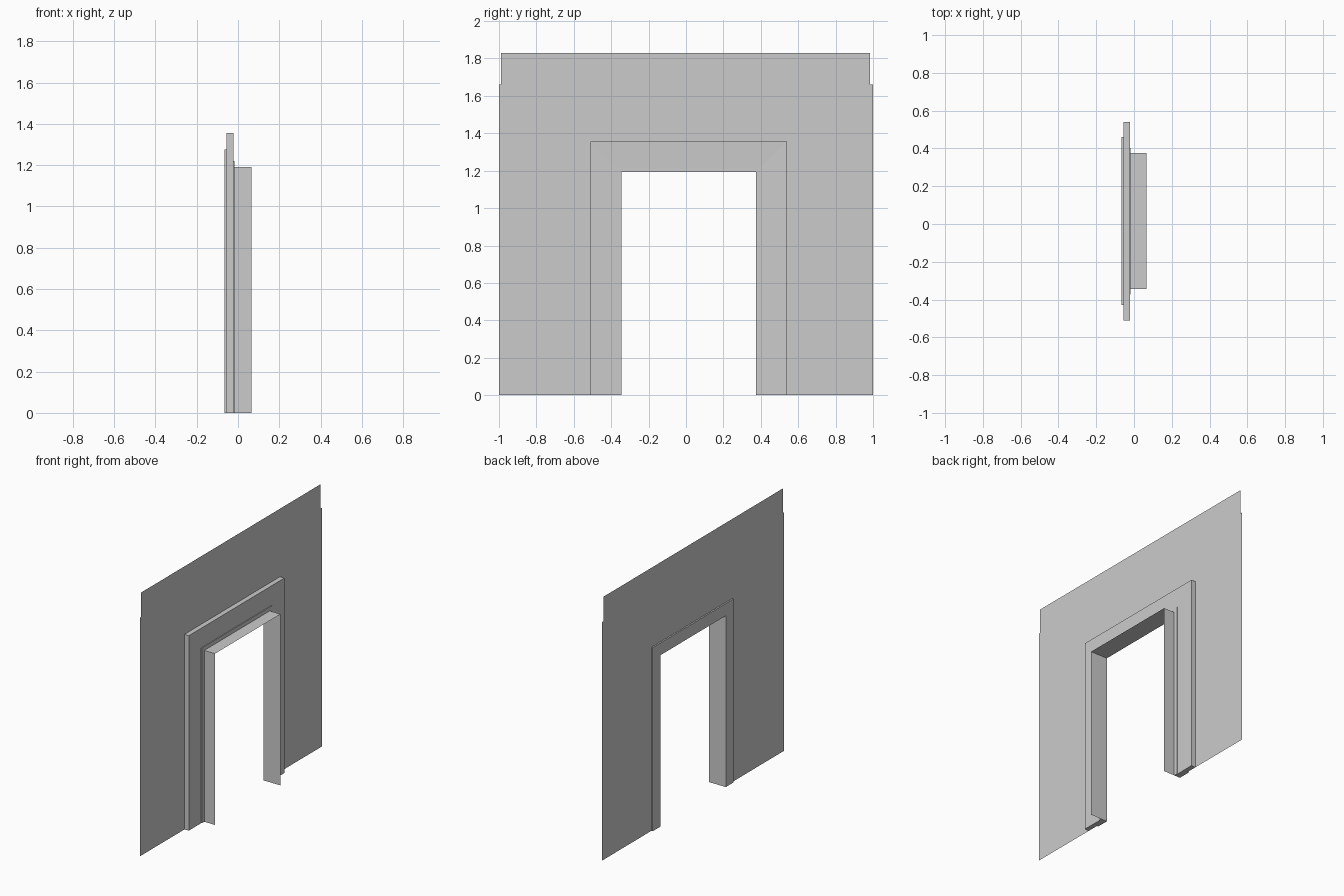
import bpy
import bmesh

if "Cube" in bpy.data.objects:
    bpy.data.objects.remove(bpy.data.objects["Cube"])

# One plain grey for everything
grey = bpy.data.materials.new("plain_grey")
grey.use_nodes = True
colour = (0.6, 0.6, 0.6, 1)
grey.diffuse_color = colour
grey.node_tree.nodes["Principled BSDF"].inputs["Base Color"].default_value = colour

# Door opening and wall plane
RIGHT, LEFT, HEAD = -0.345, 0.375, 1.192
WALL_X = -0.055
CASING = 0.165


def finish(name, bm):
    mesh = bpy.data.meshes.new(name)
    bm.to_mesh(mesh)
    bm.free()
    mesh.materials.append(grey)
    obj = bpy.data.objects.new(name, mesh)
    bpy.context.collection.objects.link(obj)
    return obj


def arch_path(offset):
    """Corners of the door outline, moved outward by offset."""
    y0, y1, top = RIGHT - offset, LEFT + offset, HEAD + offset
    return [(y0, 0), (y0, top), (y1, top), (y1, 0)]


def sweep(name, profile, closed):
    """Run an (offset, x) profile around the door with mitred corners."""
    bm = bmesh.new()
    rows = [[bm.verts.new((x, y, z)) for y, z in arch_path(d)] for d, x in profile]
    pairs = list(zip(rows, rows[1:]))
    if closed:
        pairs.append((rows[-1], rows[0]))
    for a, b in pairs:
        for i in range(3):
            bm.faces.new((a[i], a[i + 1], b[i + 1], b[i]))
    if closed:
        for i in (0, -1):
            bm.faces.new([row[i] for row in rows])
    bmesh.ops.recalc_face_normals(bm, faces=bm.faces[:])
    return finish(name, bm)


def sheet(name, outline):
    """Flat face in the wall plane, facing +x."""
    bm = bmesh.new()
    face = bm.faces.new([bm.verts.new((WALL_X, y, z)) for y, z in outline])
    face.normal_update()
    if face.normal.x < 0:
        face.normal_flip()
    return finish(name, bm)


# Wall around the door, and the band above it
sheet("wall", [(-1, 0), (-1, 1.66), (1, 1.66), (1, 0)] + arch_path(CASING)[::-1])
sheet("upper_band", [(-0.99, 1.66), (0.985, 1.66), (0.985, 1.83), (-0.99, 1.83)])

# Stepped casing: raised inner lip, flat panel, outer return, back stop
sweep("door_casing", [
    (0, -0.018), (0.027, -0.018), (0.027, -0.023), (CASING, -0.021),
    (CASING, WALL_X), (0.085, WALL_X), (0.085, -0.065), (0, -0.065),
], closed=True)

# Thin lining running out from the casing
sweep("door_lining", [(0, -0.018), (0, 0.065)], closed=False)
